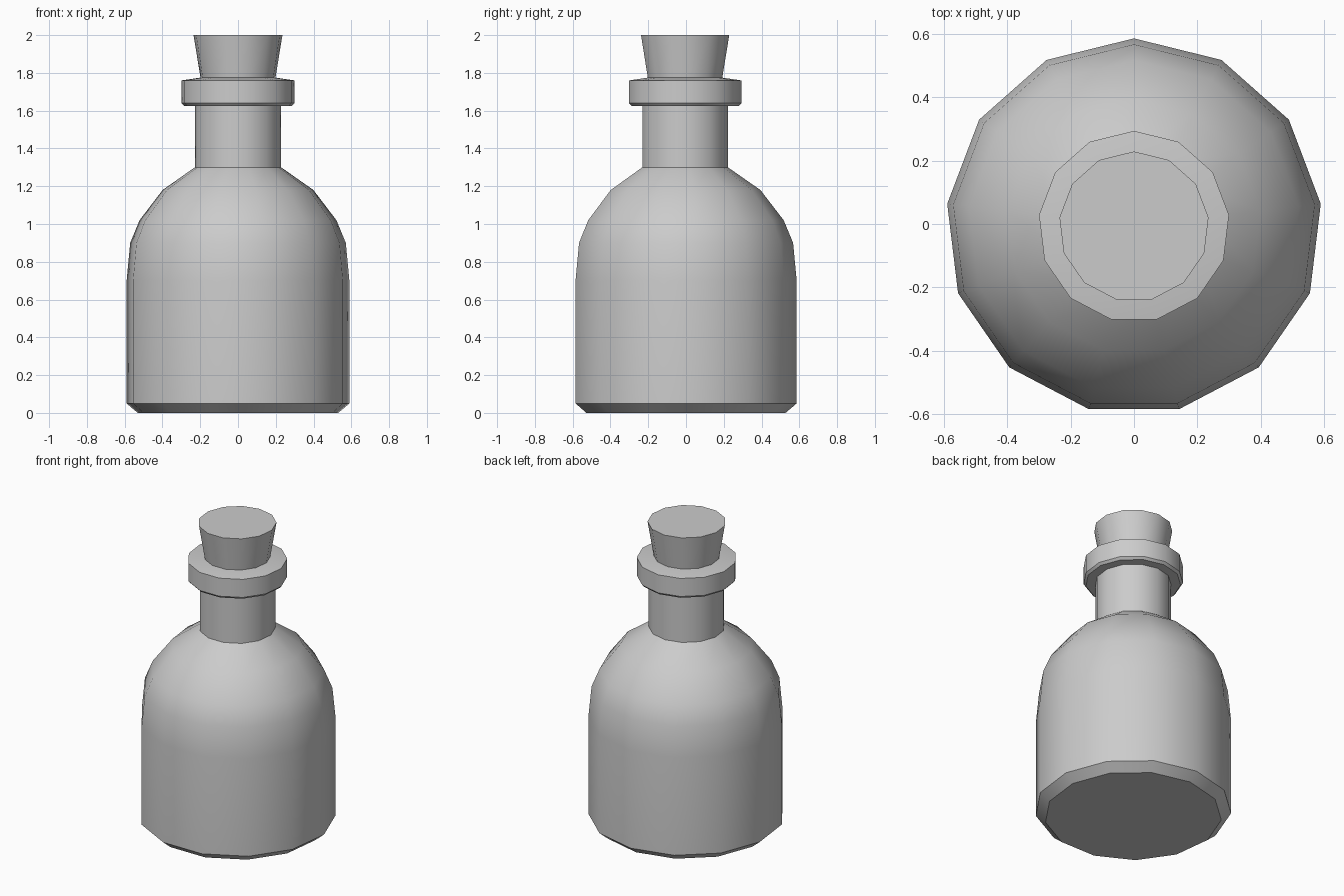
import bpy
import bmesh
import math

SIDES = 13

cube = bpy.data.objects.get("Cube")
if cube:
    bpy.data.objects.remove(cube, do_unlink=True)


def make_material(name, color):
    mat = bpy.data.materials.new(name)
    mat.use_nodes = True
    mat.diffuse_color = color
    mat.node_tree.nodes["Principled BSDF"].inputs["Base Color"].default_value = color
    return mat


def lathe(name, profile, mat):
    """Revolve (radius, height) points, one corner facing back, ends capped."""
    bm = bmesh.new()
    rings = []
    for radius, z in profile:
        ring = []
        for i in range(SIDES):
            a = math.pi / 2 + math.tau * i / SIDES
            ring.append(bm.verts.new((radius * math.cos(a), radius * math.sin(a) - 0.008, z)))
        rings.append(ring)
    for low, high in zip(rings, rings[1:]):
        for i in range(SIDES):
            j = (i + 1) % SIDES
            bm.faces.new((low[i], low[j], high[j], high[i]))
    bm.faces.new(rings[0][::-1])
    bm.faces.new(rings[-1])
    bmesh.ops.recalc_face_normals(bm, faces=bm.faces)
    mesh = bpy.data.meshes.new(name)
    bm.to_mesh(mesh)
    bm.free()
    mesh.materials.append(mat)
    obj = bpy.data.objects.new(name, mesh)
    bpy.context.collection.objects.link(obj)
    bpy.ops.object.select_all(action="DESELECT")
    obj.select_set(True)
    bpy.context.view_layer.objects.active = obj
    bpy.ops.object.shade_smooth_by_angle(angle=math.radians(32))
    return obj


grey = make_material("plain grey", (0.6, 0.6, 0.6, 1))

# Bottle: chamfered base, straight wall, round shoulder, neck and lip
lathe("bottle", [
    (0.535, 0.0), (0.594, 0.05), (0.594, 0.70), (0.575, 0.90),
    (0.525, 1.02), (0.402, 1.18), (0.23, 1.30), (0.23, 1.625),
    (0.288, 1.625), (0.302, 1.64), (0.302, 1.76), (0.20, 1.775),
], grey)

# Tapered stopper seated in the mouth
lathe("stopper", [(0.196, 1.75), (0.237, 2.0)], grey)
